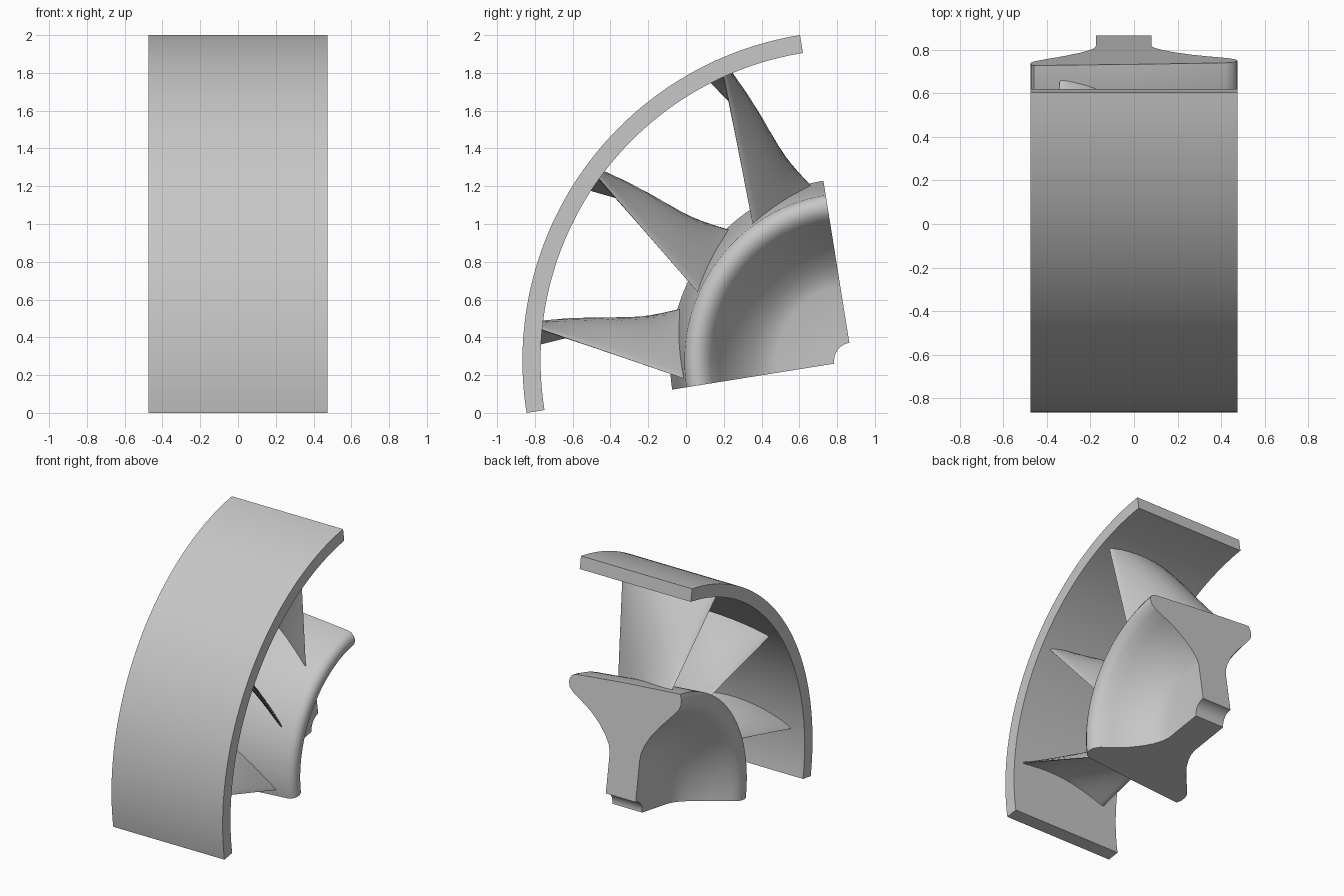
import bpy
import bmesh
import math

if "Cube" in bpy.data.objects:
    bpy.data.objects.remove(bpy.data.objects["Cube"])

# Rotation axis runs along x through this (y, z) point
CY, CZ = 0.88, 0.276
START, END = math.radians(-9.1), math.radians(80.9)

metal = bpy.data.materials.new("grey metal")
metal.diffuse_color = (0.57, 0.57, 0.57, 1)
metal.use_nodes = True
metal.node_tree.nodes["Principled BSDF"].inputs["Base Color"].default_value = metal.diffuse_color


def polar(x, r, a):
    return (x, CY - r * math.cos(a), CZ + r * math.sin(a))


def finish(bm, name):
    bmesh.ops.recalc_face_normals(bm, faces=bm.faces)
    mesh = bpy.data.meshes.new(name)
    bm.to_mesh(mesh)
    bm.free()
    mesh.materials.append(metal)
    obj = bpy.data.objects.new(name, mesh)
    bpy.context.collection.objects.link(obj)
    bpy.ops.object.select_all(action='DESELECT')
    obj.select_set(True)
    bpy.context.view_layer.objects.active = obj
    bpy.ops.object.shade_smooth_by_angle(angle=math.radians(35))
    return obj


def skin(rows, name):
    """Join closed loops of points into a capped solid."""
    bm = bmesh.new()
    loops = [[bm.verts.new(p) for p in row] for row in rows]
    n = len(loops[0])
    for a, b in zip(loops, loops[1:]):
        for i in range(n):
            j = (i + 1) % n
            bm.faces.new((a[i], a[j], b[j], b[i]))
    bm.faces.new(loops[0])
    bm.faces.new(loops[-1])
    return finish(bm, name)


def sector(profile, name, steps=64):
    """Sweep an (x, radius) profile through the quarter turn."""
    rows = []
    for k in range(steps + 1):
        a = START + (END - START) * k / steps
        rows.append([polar(x, r, a) for x, r in profile])
    return skin(rows, name)


# Outer shroud
sector([(-0.475, 1.65), (0.475, 1.65), (0.475, 1.746), (-0.475, 1.746)],
       "outer_shroud")

# Hub: tapered rim, dished sides, thin web and bore
sector([(-0.175, 0.096), (-0.175, 0.40), (-0.182, 0.46), (-0.205, 0.52),
        (-0.25, 0.60), (-0.32, 0.69), (-0.38, 0.755), (-0.43, 0.81),
        (-0.462, 0.85), (-0.475, 0.89), (-0.473, 0.93), (-0.46, 0.965),
        (0.0, 0.93), (0.42, 0.888), (0.452, 0.875), (0.47, 0.85),
        (0.475, 0.82), (0.465, 0.785), (0.43, 0.75), (0.35, 0.705),
        (0.27, 0.655), (0.19, 0.585), (0.13, 0.515), (0.095, 0.455),
        (0.08, 0.40), (0.08, 0.096)], "hub")


def quad(p0, pm, p1, s):
    """Parabola through values at s = 0, 0.5 and 1."""
    return (p0 * (1 - s) * (1 - 2 * s) + 4 * pm * s * (1 - s)
            + p1 * s * (2 * s - 1))


def blade(offset, name, rows=16, chord=14):
    out = []
    for k in range(rows + 1):
        t = k / rows
        x_near, x_far = 0.33 + 0.07 * t, -0.34 - 0.02 * t
        loop = []
        for i in range(2 * chord):
            # Cosine spacing rounds both blade edges
            u = math.pi * i / chord
            s = 0.5 - 0.5 * math.cos(u)
            x = x_near + (x_far - x_near) * s
            root = 0.915 - 0.08 * x
            r0 = root - 0.02
            r = r0 + (1.66 - r0) * t
            # Cambered section, twisted from root to tip, fuller at mid span
            a_root = quad(-6.9, 8.0, 17.6, s)
            a_tip = quad(5.8, 6.5, 3.0, s)
            p = polar(x, r0, math.radians(a_root + offset))
            q = polar(x, 1.66, math.radians(a_tip + offset))
            bulge = math.radians(1.9) * 4 * t * (1 - t) * math.sin(math.pi * s)
            y = p[1] + (q[1] - p[1]) * t - CY
            z = p[2] + (q[2] - p[2]) * t - CZ
            ang = math.atan2(z, -y) + bulge
            rad = math.hypot(y, z)
            v = math.sin(u)
            half = math.copysign(0.019 * abs(v) ** 0.7, v)
            c = polar(x, rad, ang)
            loop.append((x, c[1] + half * math.sin(ang),
                         c[2] + half * math.cos(ang)))
        out.append(loop)
    return skin(out, name)


# Three twisted blades
for n in range(3):
    blade(30 * n, "blade_%d" % (n + 1))
